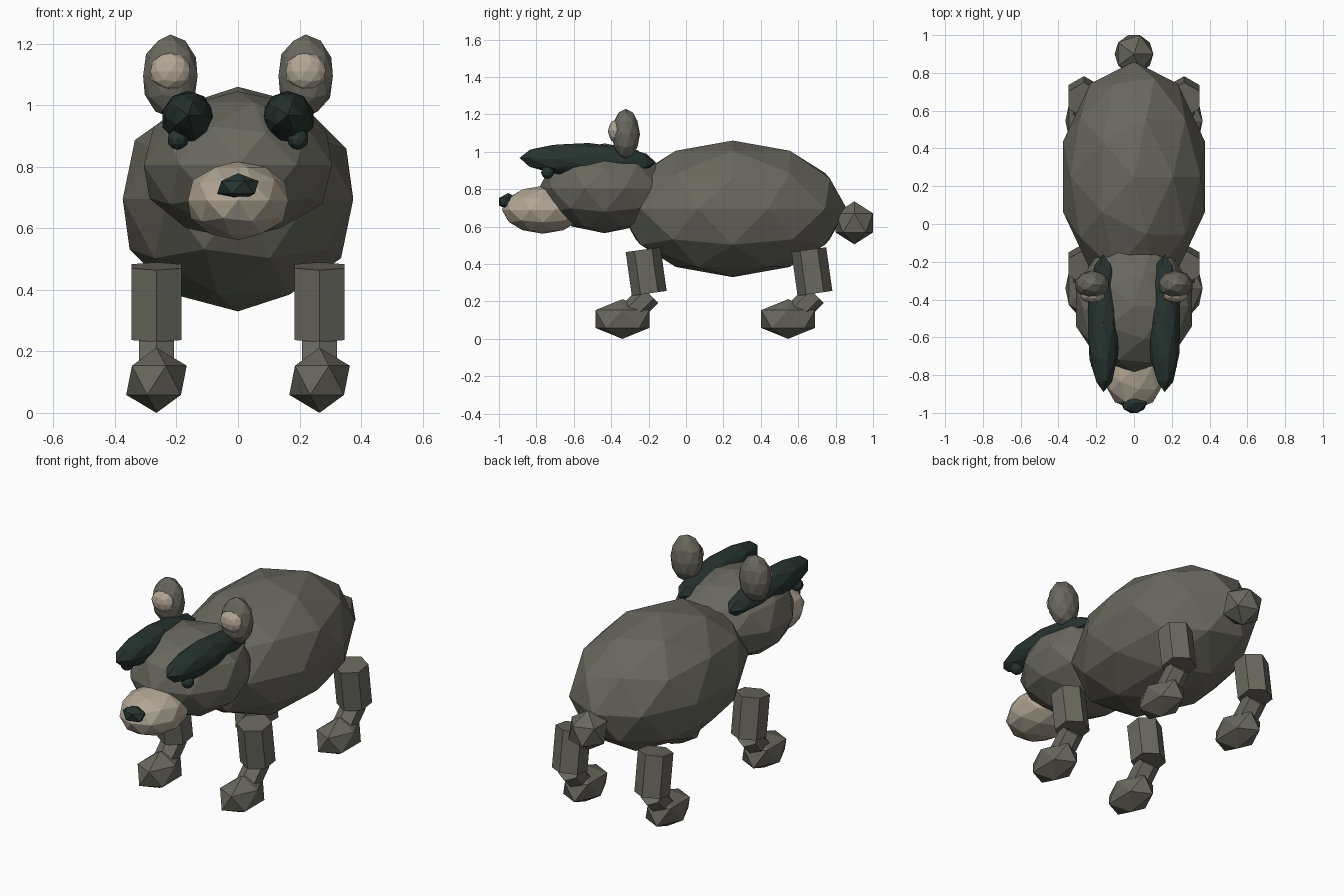
import bpy
from math import radians

cube = bpy.data.objects.get("Cube")
if cube:
    bpy.data.objects.remove(cube, do_unlink=True)


def material(name, rgb):
    m = bpy.data.materials.new(name)
    m.use_nodes = True
    m.diffuse_color = (*rgb, 1)
    bsdf = next(n for n in m.node_tree.nodes if n.type == 'BSDF_PRINCIPLED')
    bsdf.inputs["Base Color"].default_value = (*rgb, 1)
    bsdf.inputs["Roughness"].default_value = 0.8
    return m


fur = material("grey_fur", (0.14, 0.137, 0.112))
cream = material("cream", (0.44, 0.385, 0.30))
dark = material("dark_green", (0.02, 0.034, 0.029))


def finish(name, mat, scale, tilt):
    ob = bpy.context.object
    ob.name = name
    ob.scale = scale
    ob.rotation_euler.x = radians(tilt)
    ob.data.materials.append(mat)
    return ob


def blob(name, mat, loc, scale, detail=2, tilt=0):
    """Faceted ellipsoid."""
    bpy.ops.mesh.primitive_ico_sphere_add(subdivisions=detail, radius=1, location=loc)
    return finish(name, mat, scale, tilt)


def prism(name, mat, loc, radius, length, tilt):
    """Six-sided limb segment."""
    bpy.ops.mesh.primitive_cylinder_add(vertices=6, radius=1, depth=1, location=loc)
    return finish(name, mat, (radius, radius, length), tilt)


# Body, head and tail
blob("body", fur, (0, 0.25, 0.695), (0.394, 0.61, 0.365))
blob("head", fur, (0, -0.435, 0.805), (0.322, 0.35, 0.24))
blob("tail", fur, (0, 0.9, 0.62), (0.115, 0.117, 0.115), 1)

# Muzzle and nose
blob("snout", cream, (0, -0.765, 0.69), (0.172, 0.22, 0.128))
blob("nose", dark, (0, -0.95, 0.733), (0.075, 0.058, 0.046), 1)

for side, s in (("left", 1), ("right", -1)):
    # Ears with pale inner pads
    blob(side + "_ear", fur, (0.22 * s, -0.322, 1.095), (0.093, 0.076, 0.135))
    blob(side + "_inner_ear", cream, (0.22 * s, -0.375, 1.11), (0.068, 0.042, 0.062))

    # Long eye patches with small eyes beneath
    blob(side + "_eye_patch", dark, (0.162 * s, -0.525, 0.955),
         (0.087, 0.092, 0.365), tilt=88)
    blob(side + "_eye", dark, (0.195 * s, -0.74, 0.89), (0.035, 0.035, 0.035))

    # Legs: thigh, ankle and foot
    for end, y in (("front", 0), ("back", 0.886)):
        name = f"{end}_{side}_"
        x = 0.265 * s
        prism(name + "thigh", fur, (x, y - 0.213, 0.36), 0.094, 0.236, 8)
        prism(name + "ankle", fur, (x, y - 0.25, 0.183), 0.065, 0.156, -45)
        blob(name + "foot", fur, (x, y - 0.34, 0.106), (0.11, 0.17, 0.106), 1)
